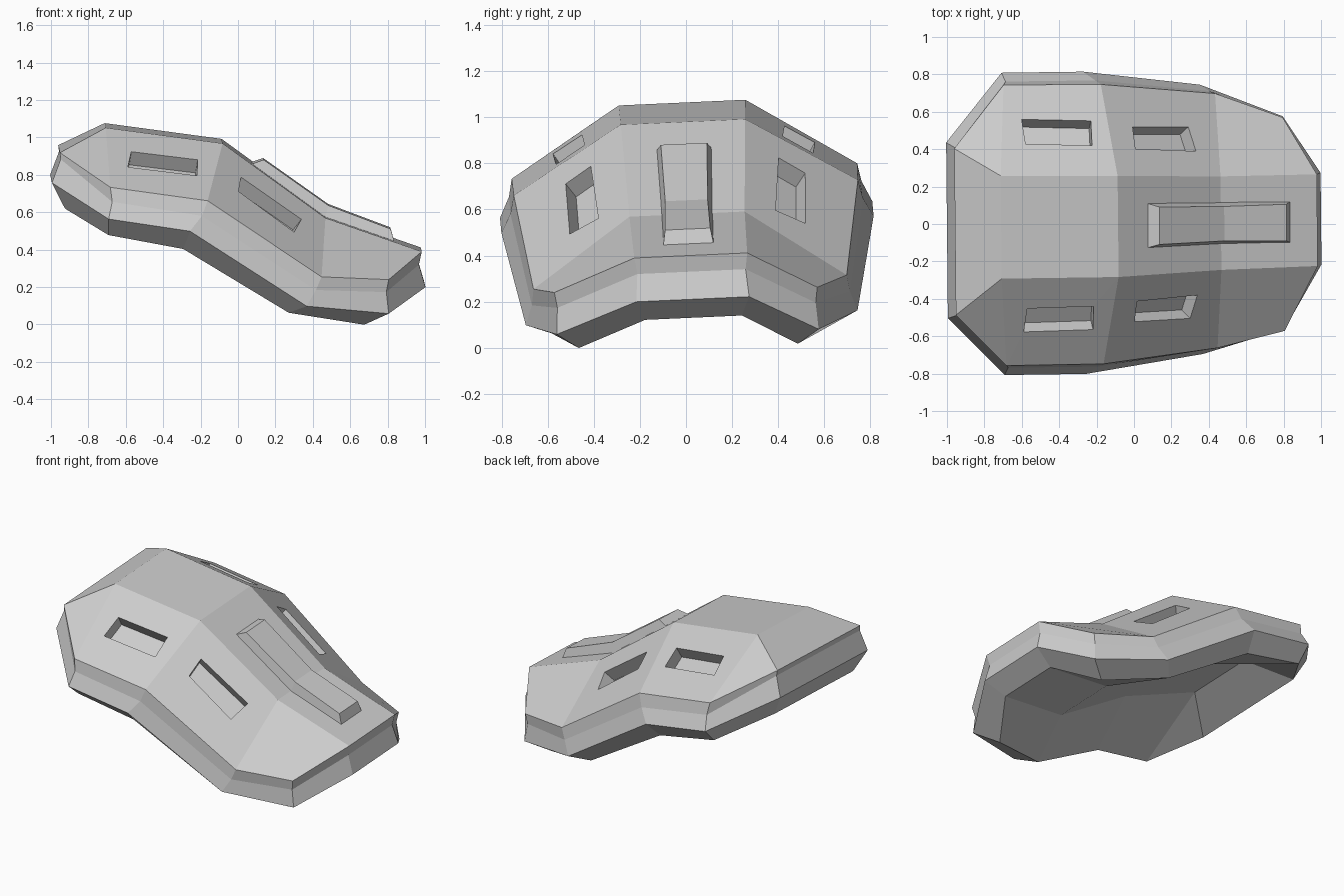
import bpy, bmesh
from mathutils import Vector as V

if "Cube" in bpy.data.objects:
    bpy.data.objects.remove(bpy.data.objects["Cube"])

ROLL = 0.045


def tilt(p):
    # the whole plate leans slightly about its long axis
    x, y, z = p
    return V((x - 0.01 * y, y - ROLL * (z - 0.68), z + ROLL * y))


def mirror(p):
    return V((p[0], -p[1], p[2]))


def make(name, points, faces):
    bm = bmesh.new()
    vs = [bm.verts.new(tilt(p)) for p in points]
    for f in faces:
        bm.faces.new([vs[i] for i in f])
    bmesh.ops.recalc_face_normals(bm, faces=bm.faces)
    me = bpy.data.meshes.new(name)
    bm.to_mesh(me)
    bm.free()
    ob = bpy.data.objects.new(name, me)
    bpy.context.collection.objects.link(ob)
    return ob


# half outlines from rear (low x) to nose (high x), top rim to bottom edge
rim = [(-.957, .445, .94), (-.69, .75, .767), (-.17, .747, .695),
       (.44, .68, .285), (.80, .57, .252), (.98, .245, .40)]
groove = [(-.953, .448, .905), (-.68, .765, .69), (-.20, .765, .615),
          (.41, .69, .215), (.787, .56, .185), (.965, .235, .33)]
flare = [(-1.0, .47, .78), (-.70, .808, .60), (-.265, .808, .535),
         (.36, .72, .13), (.80, .568, .07), (1.0, .245, .21)]
base = [(-.93, .42, .64), (-.70, .71, .51), (-.30, .70, .435),
        (.265, .61, .09), (.67, .475, .009), (.87, .21, .13)]
# sideways drift and lean of each station, so the plate is not quite symmetric
drift = [-.03, -.003, 0, 0, -.02, .008]
lean = [0, 0, 0, 0, -.025, 0]
spine_top = [(-.71, .275, 1.064), (-.085, .27, .98), (.465, .25, .58)]
spine_under = [(-.68, .23, .76), (-.12, .23, .52), (.42, .21, .17)]

# main shell: each ring is 6 points plus their mirror, then the spine points
pts, faces = [], []
for ring in (rim, groove, flare, base):
    left = [V(p) for p in ring]
    right = [mirror(p) for p in ring]
    for side in (left, right):
        for p, d, t in zip(side, drift, lean):
            p.z += t * p.y
            p.y += d
    pts += left + right[::-1]
for r in range(3):
    for i in range(12):
        j = (i + 1) % 12
        faces.append((r * 12 + i, r * 12 + j, r * 12 + 12 + j, r * 12 + 12 + i))


def cap(start, spine):
    s = len(pts)
    pts.extend(spine + [mirror(p) for p in spine])
    L = [start + i for i in range(6)]
    R = [start + 11 - i for i in range(6)]
    a, b = [s, s + 1, s + 2], [s + 3, s + 4, s + 5]
    for E, m in ((L, a), (R, b)):
        faces.extend([(E[0], E[1], m[0]), (E[1], E[2], m[1], m[0]),
                      (E[2], E[3], m[2], m[1]), (E[3], E[4], E[5], m[2])])
    faces.extend([(L[0], a[0], b[0], R[0]), (a[0], a[1], b[1], b[0]),
                  (a[1], a[2], b[2], b[1]), (a[2], L[5], R[5], b[2])])


cap(0, spine_top)
cap(36, spine_under)
shell = make("armour_shell", pts, faces)

BOX = [(0, 1, 2, 3), (4, 5, 6, 7)] + [(i, (i + 1) % 4, (i + 1) % 4 + 4, i + 4) for i in range(4)]


# recessed slots in the side panels
def slot(name, outline, panel):
    p = [V(q) for q in panel]
    n = (p[2] - p[0]).cross(p[3] - p[1]).normalized()
    if n.z < 0:
        n = -n
    c = sum(p, V((0, 0, 0))) / 4
    top = [V((x, y, c.z - (n.x * (x - c.x) + n.y * (y - c.y)) / n.z)) for x, y in outline]
    box = [q + n * 0.08 for q in top] + [q - n * 0.085 for q in top]
    for side, f in (("left", V), ("right", mirror)):
        cutter = make(f"{name}_cutter_{side}", [f(q) for q in box], BOX)
        cutter.hide_render = True
        cutter.hide_viewport = True
        mod = shell.modifiers.new(f"{name}_{side}", 'BOOLEAN')
        mod.operation = 'DIFFERENCE'
        mod.solver = 'EXACT'
        mod.object = cutter


slot("rear_slot", [(-.595, .568), (-.225, .558), (-.22, .43), (-.575, .44)],
     [spine_top[0], rim[1], rim[2], spine_top[1]])
slot("front_slot", [(-.002, .52), (.295, .512), (.335, .385), (.012, .408)],
     [spine_top[1], rim[2], rim[3], spine_top[2]])

# raised centre rib with sloped sides, bent along the spine
low = [(.05, .125, .855), (.46, .115, .56), (.84, .112, .43)]
high = [(.136, .10, .885), (.483, .092, .64), (.815, .098, .515)]
rp = []
for l, h in zip(low, high):
    rp += [l, h, mirror(h), mirror(l)]
rf = [(0, 1, 2, 3), (8, 9, 10, 11)]
for k in (0, 4):
    rf += [(k + i, k + (i + 1) % 4, k + (i + 1) % 4 + 4, k + i + 4) for i in range(4)]
make("centre_rib", rp, rf)
